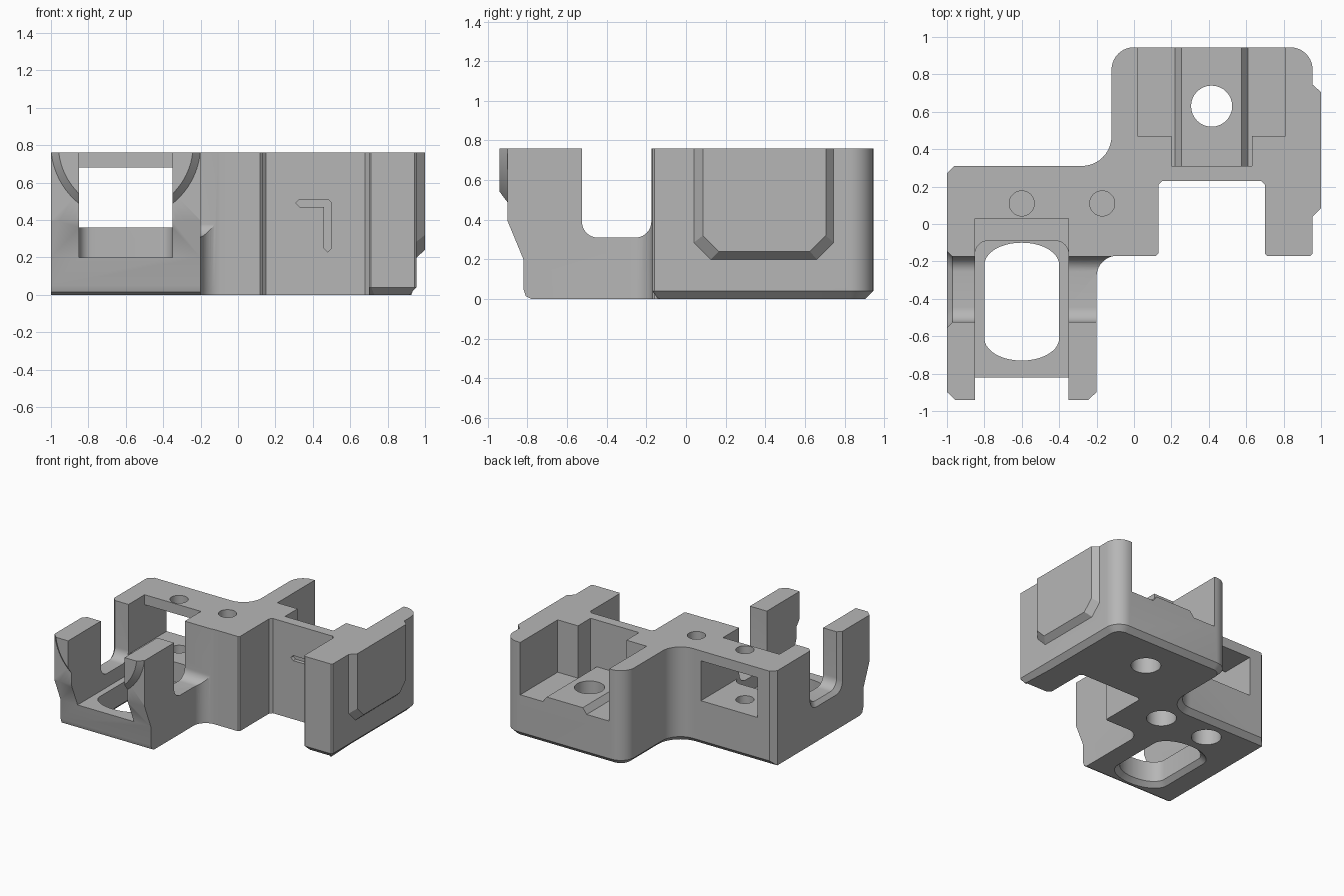
import bpy, bmesh, math
from mathutils import Vector

if "Cube" in bpy.data.objects:
    bpy.data.objects.remove(bpy.data.objects["Cube"])

grey = bpy.data.materials.new("plain grey")
grey.use_nodes = True
grey.diffuse_color = (0.47, 0.47, 0.47, 1)
grey.node_tree.nodes["Principled BSDF"].inputs["Base Color"].default_value = (0.47, 0.47, 0.47, 1)


def loft(name, rings, closed=False):
    """Skin a list of equal rings; cap the ends unless the loop is closed."""
    bm = bmesh.new()
    vr = [[bm.verts.new(p) for p in ring] for ring in rings]
    n = len(vr[0])
    pairs = list(zip(vr, vr[1:])) + ([(vr[-1], vr[0])] if closed else [])
    for a, b in pairs:
        for i in range(n):
            j = (i + 1) % n
            bm.faces.new((a[i], a[j], b[j], b[i]))
    if not closed:
        bm.faces.new(vr[0])
        bm.faces.new(vr[-1])
    bmesh.ops.recalc_face_normals(bm, faces=bm.faces)
    me = bpy.data.meshes.new(name)
    bm.to_mesh(me)
    bm.free()
    me.materials.append(grey)
    ob = bpy.data.objects.new(name, me)
    bpy.context.collection.objects.link(ob)
    return ob


def place(profile, axis, d):
    """Put a 2D profile on the plane at distance d along an axis."""
    if axis == "x":
        return [(d, u, v) for u, v in profile]
    if axis == "y":
        return [(u, d, v) for u, v in profile]
    return [(u, v, d) for u, v in profile]


def prism(name, profile, axis, a, b):
    return loft(name, [place(profile, axis, a), place(profile, axis, b)])


def rounded(corners):
    """Right-angled outline of (u, v, radius); tiny radii become chamfers."""
    out = []
    for i, (u, v, r) in enumerate(corners):
        p = Vector((u, v))
        if r == 0:
            out.append(p)
            continue
        a = (Vector(corners[i - 1][:2]) - p).normalized() * r
        b = (Vector(corners[(i + 1) % len(corners)][:2]) - p).normalized() * r
        n = 1 if r < 0.045 else 10
        for k in range(n + 1):
            t = math.pi / 2 * k / n
            out.append(p + a + b - b * math.cos(t) - a * math.sin(t))
    return out


def rect(u0, u1, v0, v1, r=0):
    return rounded([(u0, v0, r), (u1, v0, r), (u1, v1, r), (u0, v1, r)])


def disc(u, v, r, n=32):
    return [(u + r * math.cos(2 * math.pi * k / n), v + r * math.sin(2 * math.pi * k / n)) for k in range(n)]


def boolean(target, tool, operation="DIFFERENCE"):
    mod = target.modifiers.new("bool", "BOOLEAN")
    mod.operation, mod.object, mod.solver = operation, tool, "EXACT"
    bpy.context.view_layer.objects.active = target
    bpy.ops.object.modifier_apply(modifier=mod.name)
    bpy.data.objects.remove(tool)


# Main body from its plan outline
H = 0.76
plan = rounded([(-1, 0.31, 0.04), (-0.12, 0.31, 0.16), (-0.12, 0.945, 0.12),
                (0.955, 0.945, 0.12), (0.955, -0.17, 0.012), (0.7, -0.17, 0.012),
                (0.7, 0.23, 0.02), (0.13, 0.23, 0.02), (0.13, -0.17, 0.012),
                (-0.2, -0.17, 0.11), (-0.2, -0.96, 0), (-1, -0.96, 0)])
body = prism("bracket_body", plan, "z", 0, H)

# Chamfer along the bottom of the back and right sides
bm = bmesh.new()
bm.from_mesh(body.data)
low = []
for e in bm.edges:
    m = (e.verts[0].co + e.verts[1].co) / 2
    if all(v.co.z < 0.001 for v in e.verts) and (
            m.y > 0.3 or m.x > 0.9 or (m.x > 0.69 and m.y < -0.16)):
        low.append(e)
bmesh.ops.bevel(bm, geom=low, offset=0.04, segments=1, affect="EDGES")
bm.to_mesh(body.data)
bm.free()

# Raised side pad with sloping rim
def pad(x, y0, y1, z0, c):
    return place([(y0, H), (y0, z0 + c), (y0 + c, z0), (y1 - c, z0), (y1, z0 + c), (y1, H)], "x", x)

side_pad = loft("side_pad", [pad(0.9, 0.04, 0.745, 0.2, 0.085),
                             pad(0.955, 0.04, 0.745, 0.2, 0.085),
                             pad(1.0, 0.085, 0.705, 0.24, 0.08)])
boolean(body, side_pad, "UNION")

# Sloping front of the prongs, down to the rounded lower lip
front = [(-0.94, 1), (-0.94, 0.49), (-0.82, 0.2), (-0.82, 0.05), (-0.808, 0.015),
         (-0.78, 0), (-0.78, -0.1), (-1.1, -0.1), (-1.1, 1)]
boolean(body, prism("front_cut", front, "x", -1.2, 0))

# Conical step on the prong fronts
rings = []
for k in range(96):
    t = 2 * math.pi * k / 96
    rings.append([(-0.6 + r * math.cos(t), y, 0.8 + r * math.sin(t))
                  for r, y in ((0.4, -0.9), (0.34, -0.96), (1.2, -0.96), (1.2, -0.9))])
boolean(body, loft("prong_step_cut", rings, closed=True))

# Front cavity, rear shelf and window under the bridge
boolean(body, prism("cavity_cut", rounded([(-0.85, -1.1, 0), (-0.35, -1.1, 0),
                    (-0.35, -0.09, 0.07), (-0.85, -0.09, 0.07)]), "z", 0.2, 1))
boolean(body, prism("shelf_cut", rect(-0.85, -0.35, -1.1, 0.03), "z", 0.36, 1))
boolean(body, prism("window_cut", rect(-0.85, -0.35, 0.36, 0.68), "y", -0.5, 0.5))

# U-shaped notch across the prongs, flared on the outer side
def notch(x, g):
    return place(rounded([(-0.525 - g, 1, 0), (-0.525 - g, 0.31 - g, 0.08),
                          (-0.175 + g, 0.31 - g, 0.08), (-0.175 + g, 1, 0)]), "x", x)

boolean(body, loft("notch_cut", [notch(-1.03, 0.06), notch(-0.97, 0), notch(-0.02, 0)]))

# Long oval opening in the floor, flared underneath
def oval(z, g):
    w, h, s = 0.2 + g, 0.315 + g, 0.6
    pts = rect(-w, w, -h / s, h / s, w - 0.002)
    return place([(-0.6 + u, -0.415 + v * s) for u, v in pts], "z", z)

boolean(body, loft("oval_cut", [oval(-0.01, 0.045), oval(0.035, 0), oval(0.3, 0)]))

# Rear pocket, wide then narrow, with a raised floor rail
def pocket(x0, x1):
    return [(x0, 0.34), (0.22, 0.34), (0.255, 0.385), (0.575, 0.385), (0.61, 0.34),
            (x1, 0.34), (x1, 1), (x0, 1)]

boolean(body, prism("pocket_cut", pocket(0.02, 0.81), "y", 0.47, 1.2))
boolean(body, prism("pocket_neck_cut", pocket(0.2, 0.63), "y", 0.31, 0.5))

# Screw holes
boolean(body, prism("large_hole_cut", disc(0.415, 0.63, 0.11), "z", -0.1, 0.6))
for x in (-0.6, -0.17):
    boolean(body, prism("screw_hole_cut", disc(x, 0.11, 0.067), "z", 0.18, 1))
    boolean(body, prism("screw_recess_cut", disc(x, 0.11, 0.11), "z", -0.1, 0.15))

# Angled groove on the front wall
groove = prism("groove_cut", rect(0.31, 0.5, 0.47, 0.51, 0.019), "y", 0.15, 0.26)
boolean(groove, prism("groove_leg", rect(0.46, 0.5, 0.23, 0.51, 0.019), "y", 0.15, 0.26), "UNION")
boolean(body, groove)

# Smooth the fillets, keep hard edges
bpy.ops.object.select_all(action="DESELECT")
body.select_set(True)
bpy.context.view_layer.objects.active = body
bpy.ops.object.shade_smooth_by_angle(angle=math.radians(25))
